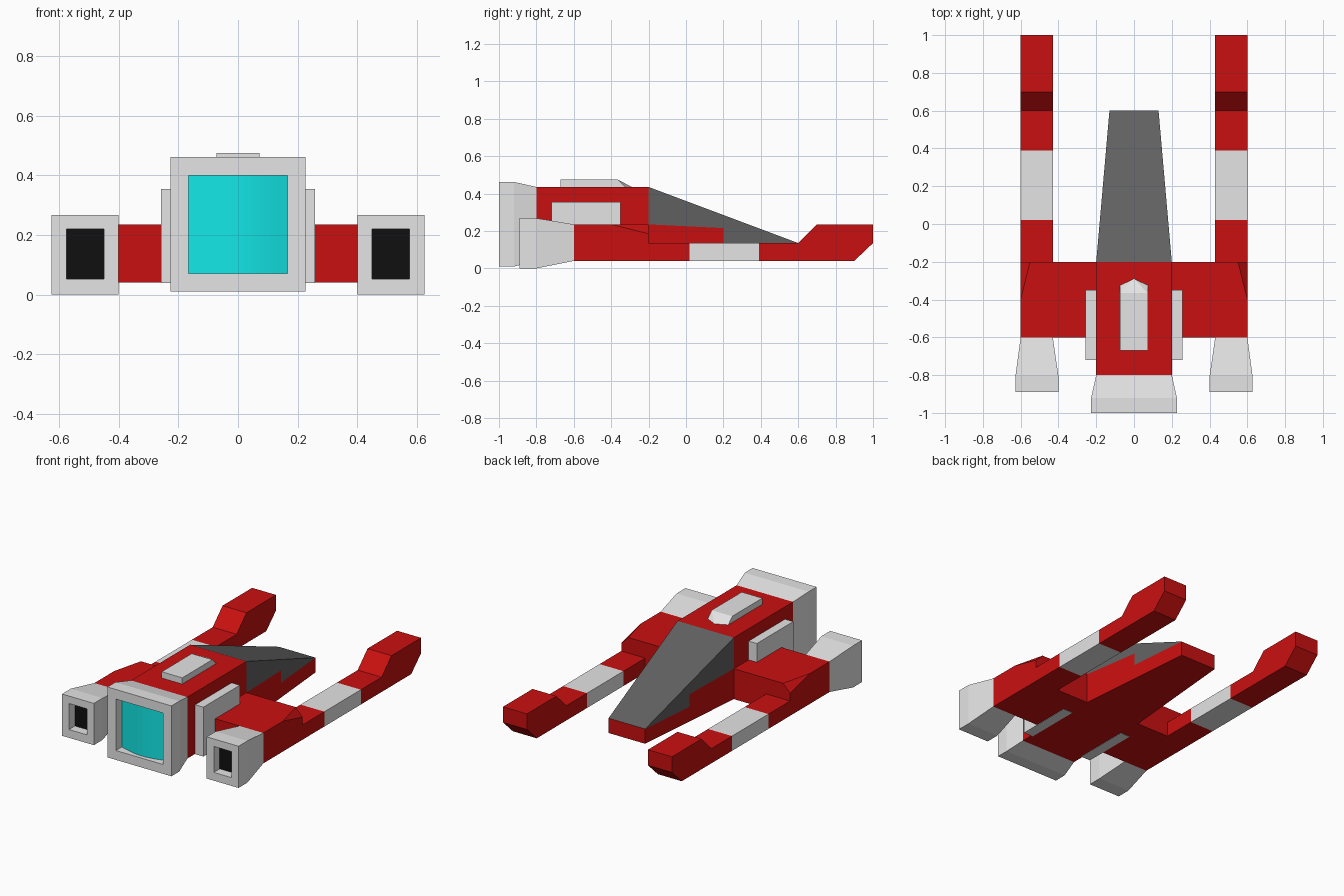
import bpy, bmesh, math
from mathutils import Vector

cube = bpy.data.objects.get("Cube")
if cube:
    bpy.data.objects.remove(cube)


def material(name, rgb):
    m = bpy.data.materials.new(name)
    m.use_nodes = True
    m.diffuse_color = (*rgb, 1)
    m.node_tree.nodes["Principled BSDF"].inputs["Base Color"].default_value = (*rgb, 1)
    return m


RED = material("hull_red", (0.59, 0.005, 0.005))
LIGHT = material("light_grey", (0.78, 0.78, 0.78))
DARK = material("canopy_grey", (0.12, 0.12, 0.12))
CYAN = material("glow_cyan", (0.007, 0.81, 0.81))
BLACK = material("nozzle_black", (0.005, 0.005, 0.005))


def finish(name, bm, *mats):
    bmesh.ops.recalc_face_normals(bm, faces=bm.faces)
    mesh = bpy.data.meshes.new(name)
    bm.to_mesh(mesh)
    bm.free()
    for m in mats:
        mesh.materials.append(m)
    ob = bpy.data.objects.new(name, mesh)
    bpy.context.collection.objects.link(ob)
    return ob


def prism(profile, x0, x1):
    """Side profile of (y, z) points between x0(y) and x1(y)."""
    bm = bmesh.new()
    a = [bm.verts.new((x0(y), y, z)) for y, z in profile]
    b = [bm.verts.new((x1(y), y, z)) for y, z in profile]
    bm.faces.new(a)
    bm.faces.new(b)
    for i in range(len(a)):
        j = (i + 1) % len(a)
        bm.faces.new((a[i], a[j], b[j], b[i]))
    return bm


def slab(profile, xa, xb):
    return prism(profile, lambda y: xa, lambda y: xb)


def rect(y0, y1, z0, z1):
    return [(y0, z0), (y1, z0), (y1, z1), (y0, z1)]


def engine(name, sections, cap, *mats):
    """Rectangular sections (y, centre x, half width, z0, z1) joined in order."""
    bm = bmesh.new()
    rings = []
    for y, cx, w, z0, z1 in sections:
        corners = ((cx - w, z0), (cx + w, z0), (cx + w, z1), (cx - w, z1))
        rings.append([bm.verts.new((x, y, z)) for x, z in corners])
    for a, b in zip(rings, rings[1:]):
        for i in range(4):
            j = (i + 1) % 4
            bm.faces.new((a[i], a[j], b[j], b[i]))
    bm.faces.new(rings[0])
    bm.faces.new(rings[-1]).material_index = cap
    return finish(name, bm, *mats)


# Central body
FLOOR, DECK, ROOF, ARM = 0.04, 0.235, 0.435, 0.135
finish("fuselage", slab(rect(-0.8, -0.2, FLOOR, ROOF), -0.2, 0.2), RED)


# Tapered nose: stepped red base with the sloping canopy above
def half(y):
    return 0.2 - 0.07 * (y + 0.2) / 0.8


step = [(0.6, ARM), (0.2, ARM), (0.2, 0.215), (-0.2, DECK)]
finish("nose_base", prism([(-0.2, FLOOR), (0.6, FLOOR)] + step,
                          lambda y: -half(y), half), RED)
finish("canopy", prism(step + [(-0.2, ROOF)], lambda y: -half(y), half), DARK)

# Roof hatch with a pointed, sloping end
bm = bmesh.new()
low = [(-0.073, -0.67), (0.073, -0.67), (0.073, -0.325), (0, -0.29), (-0.073, -0.325)]
top = [(-0.073, -0.67), (0.073, -0.67), (0.073, -0.365), (-0.073, -0.365)]
for pts, z in ((low, ROOF), (top, 0.475)):
    for x, y in pts:
        bm.verts.new((x, y, z))
bmesh.ops.convex_hull(bm, input=bm.verts[:])
bmesh.ops.dissolve_limit(bm, angle_limit=0.01, verts=bm.verts[:], edges=bm.edges[:])
finish("roof_hatch", bm, LIGHT)

# Main engine frame and its bulging glow panel
engine("main_engine", [(-0.8, 0, 0.2, FLOOR, ROOF), (-0.92, 0, 0.227, 0.01, 0.462),
                       (-1, 0, 0.227, 0.01, 0.462), (-1, 0, 0.167, 0.07, 0.4),
                       (-0.93, 0, 0.167, 0.07, 0.4)], 0, LIGHT)
bm = bmesh.new()
columns = []
for i in range(13):
    t = i / 6 - 1
    y = -0.94 - 0.035 * math.cos(t * math.pi / 2)
    columns.append([bm.verts.new((0.167 * t, y, z)) for z in (0.07, 0.4)])
for a, b in zip(columns, columns[1:]):
    bm.faces.new((a[0], b[0], b[1], a[1]))
panel = finish("engine_glow", bm, CYAN)
panel.data.polygons.foreach_set("use_smooth", [True] * len(panel.data.polygons))

# Parts on both sides
for side, s in (("left", 1), ("right", -1)):
    # Wing block with its outer rear corner cut off
    bm = slab(rect(-0.6, -0.2, FLOOR, DECK), s * 0.2, s * 0.6)
    p, q, r = (Vector(v) for v in ((s * 0.6, -0.4, DECK), (s * 0.55, -0.2, DECK),
                                   (s * 0.6, -0.2, 0.185)))
    normal = (q - p).cross(r - p)
    if normal.z < 0:
        normal.negate()
    cut = bmesh.ops.bisect_plane(bm, geom=bm.verts[:] + bm.edges[:] + bm.faces[:],
                                 plane_co=p, plane_no=normal, clear_outer=True)
    rim = [e for e in cut["geom_cut"] if isinstance(e, bmesh.types.BMEdge)]
    bmesh.ops.holes_fill(bm, edges=rim)
    finish(side + "_wing", bm, RED)

    # Cheek box beside the fuselage
    finish(side + "_cheek_box",
           slab(rect(-0.72, -0.35, FLOOR - 0.002, 0.355), s * 0.19, s * 0.258), LIGHT)

    # Long arm: red root, pale band, raised red tip
    xa, xb = s * 0.43, s * 0.6
    finish(side + "_arm_root", slab(rect(-0.2, 0.02, FLOOR, ARM), xa, xb), RED)
    finish(side + "_arm_band", slab(rect(0.02, 0.39, FLOOR, ARM), xa, xb), LIGHT)
    finish(side + "_arm_tip", slab([(0.39, FLOOR), (0.9, FLOOR), (1, ARM), (1, DECK),
                                    (0.7, DECK), (0.6, ARM), (0.39, ARM)], xa, xb), RED)

    # Side engine with a recessed dark nozzle
    c = s * 0.514
    engine(side + "_engine", [(-0.6, s * 0.515, 0.085, FLOOR, DECK),
                              (-0.8, c, 0.113, 0, 0.268), (-0.89, c, 0.113, 0, 0.268),
                              (-0.89, c, 0.063, 0.053, 0.22),
                              (-0.83, c, 0.063, 0.053, 0.22)], 1, LIGHT, BLACK)
